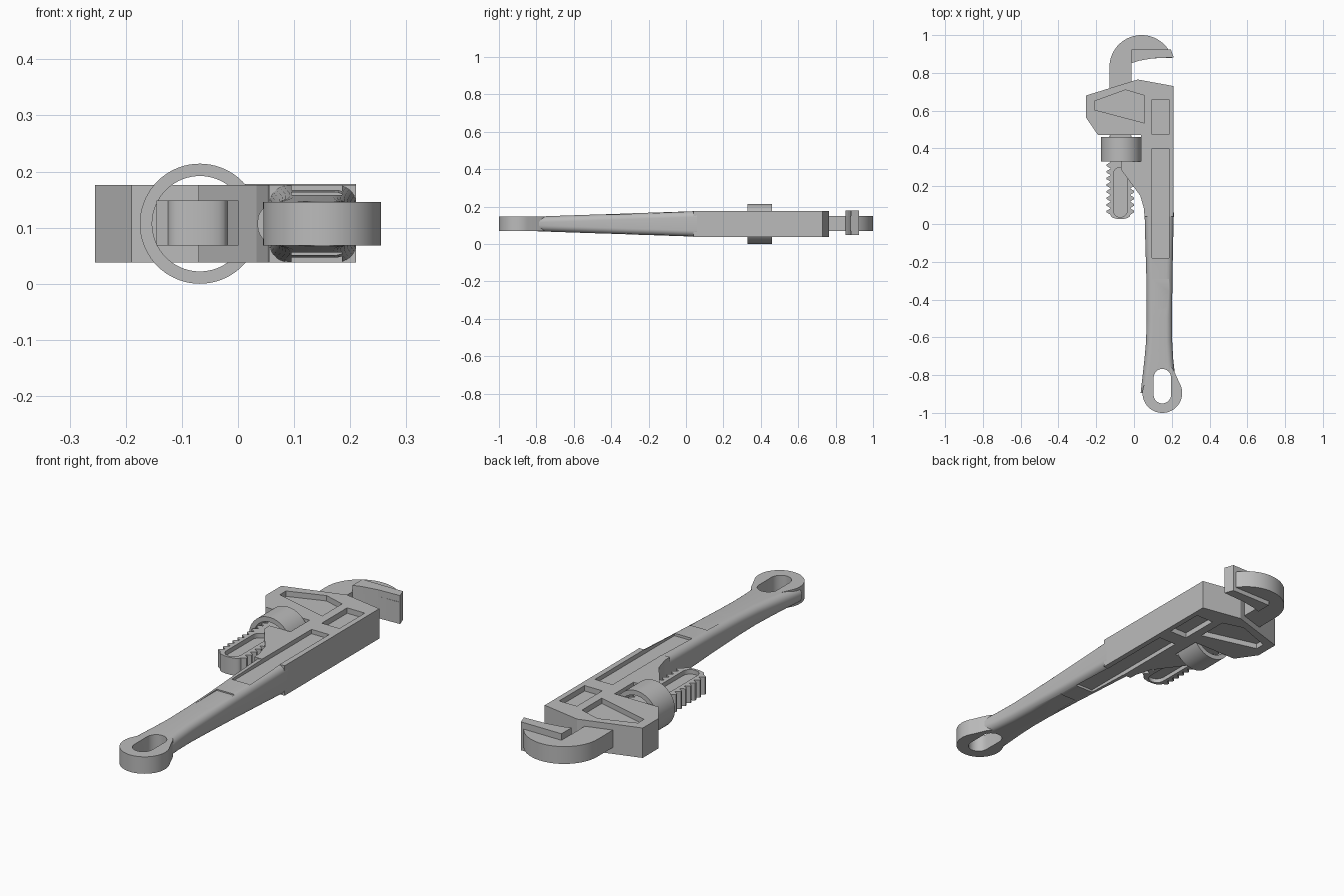
import bpy, bmesh, math
from mathutils import Vector

if "Cube" in bpy.data.objects:
    bpy.data.objects.remove(bpy.data.objects["Cube"])

ZC = 0.107  # mid-plane height of the wrench
metal = bpy.data.materials.new("grey metal")
metal.diffuse_color = (0.5, 0.5, 0.5, 1)
metal.use_nodes = True
metal.node_tree.nodes["Principled BSDF"].inputs["Base Color"].default_value = metal.diffuse_color


def finish(name, bm):
    bmesh.ops.recalc_face_normals(bm, faces=bm.faces)
    me = bpy.data.meshes.new(name)
    bm.to_mesh(me)
    bm.free()
    me.materials.append(metal)
    ob = bpy.data.objects.new(name, me)
    bpy.context.collection.objects.link(ob)
    return ob


def loft(name, rings):
    """Skin a list of equal-length point rings and cap both ends."""
    bm = bmesh.new()
    rows = [[bm.verts.new(p) for p in r] for r in rings]
    for a, b in zip(rows, rows[1:]):
        for i in range(len(a)):
            j = (i + 1) % len(a)
            bm.faces.new((a[i], a[j], b[j], b[i]))
    bm.faces.new(rows[0])
    bm.faces.new(rows[-1])
    return finish(name, bm)


def plate(name, pts, z0, z1):
    """Extrude an xy outline between two heights."""
    return loft(name, [[(x, y, z) for x, y in pts] for z in (z0, z1)])


def arc(cx, cy, r, a0, a1, n=24):
    return [(cx + r * math.cos(math.radians(a0 + (a1 - a0) * i / n)),
             cy + r * math.sin(math.radians(a0 + (a1 - a0) * i / n))) for i in range(n + 1)]


def slot(cx, y0, y1, r):
    return arc(cx, y1 - r, r, 0, 180, 16) + arc(cx, y0 + r, r, 180, 360, 16)


def rect(x0, x1, y0, y1):
    return [(x0, y0), (x1, y0), (x1, y1), (x0, y1)]


def cut(ob, pts, depth0, depth1, both=True):
    """Cut an outline into the top and, mirrored, the underside."""
    for s in ((1, -1) if both else (1,)):
        c = plate("cutter", pts, ZC + s * depth0, ZC + s * depth1)
        c.hide_render = True
        m = ob.modifiers.new("cut", "BOOLEAN")
        m.operation, m.solver, m.object = "DIFFERENCE", "EXACT", c
        bpy.context.view_layer.objects.active = ob
        bpy.ops.object.modifier_apply(modifier=m.name)
        bpy.data.objects.remove(c)


def smooth(ob, angle=35):
    bpy.ops.object.select_all(action="DESELECT")
    ob.select_set(True)
    bpy.context.view_layer.objects.active = ob
    bpy.ops.object.shade_smooth_by_angle(angle=math.radians(angle))


# Head housing with window for the nut and a gusset below it
H = 0.069
head = plate("head_housing", [
    (-0.255, 0.68), (0.02, 0.765), (0.21, 0.73), (0.21, 0.04), (0.055, 0.04),
    (0.053, 0.08), (0.033, 0.15), (-0.07, 0.29), (-0.07, 0.33), (0.036, 0.33),
    (0.036, 0.47), (-0.19, 0.47), (-0.255, 0.565)], ZC - H, ZC + H)

# Handle: rounded rectangle sections, flared toward the end
sections = [(0.06, 0.056, 0.211, 0.0685), (-0.1, 0.06, 0.207, 0.063),
            (-0.3, 0.066, 0.203, 0.0565), (-0.5, 0.067, 0.2015, 0.0495),
            (-0.62, 0.064, 0.202, 0.0455), (-0.72, 0.055, 0.208, 0.042),
            (-0.8, 0.046, 0.217, 0.039), (-0.85, 0.04, 0.226, 0.0365),
            (-0.895, 0.035, 0.23, 0.034)]
rings = []
for y, x0, x1, h in sections:
    r = min(0.032, h * 0.85)
    pts = []
    for cx, cz, a in ((x1 - r, h - r, 0), (x0 + r, h - r, 90),
                      (x0 + r, r - h, 180), (x1 - r, r - h, 270)):
        pts += arc(cx, cz, r, a, a + 90, 7)
    rings.append([(x, y, ZC + z) for x, z in pts])
handle = loft("handle", rings)

# Hanging eye at the end of the handle
eye = plate("handle_eye", arc(0.15, -0.895, 0.105, 150, 390, 48)
            + arc(0.15, -0.81, 0.07, 30, 150, 20), ZC - 0.039, ZC + 0.039)
hole = slot(0.15, -0.95, -0.767, 0.046)
for ob in (handle, eye):
    cut(ob, hole, -0.2, 0.2, False)

# Recessed panels on both faces
FLOOR = 0.049
cut(head, [(-0.21, 0.605), (0.055, 0.535), (0.055, 0.68), (-0.045, 0.71), (-0.21, 0.65)],
    FLOOR - 0.005, 0.2)
cut(head, rect(0.095, 0.185, 0.475, 0.66), FLOOR - 0.005, 0.2)
for ob in (head, handle):
    cut(ob, rect(0.095, 0.185, -0.18, 0.40), FLOOR, 0.2)
cut(handle, rect(0.095, 0.185, -0.56, -0.29), FLOOR + 0.002, 0.2)
smooth(handle)
smooth(eye)

# Hook jaw with toothed shank
pitch, n_teeth, y_start = 0.035, 12, 0.05
left, right = [], []
for i in range(n_teeth):
    y = y_start + i * pitch
    for side, valley, tip in ((left, -0.125, -0.145), (right, -0.019, 0.001)):
        side += [(valley, y), (tip, y + 0.012), (tip, y + 0.02), (valley, y + 0.032)]
tip_curve = [(-0.072 + 0.051 * math.sin(math.radians(a)),
              0.045 - 0.019 * math.cos(math.radians(a))) for a in range(-80, 81, 16)]
outline = (tip_curve + right + [(-0.012, 0.47), (-0.012, 0.852), (0.03, 0.865), (0.1, 0.877)]
           + arc(0.04, 0.83, 0.17, 17, 180, 40) + [(-0.13, 0.47)] + left[::-1])
hook = plate("hook_jaw", outline, ZC - 0.039, ZC + 0.041)
cut(hook, slot(-0.0725, 0.036, 0.30, 0.037), 0.02, 0.2)
smooth(hook, 25)

# Wide gripping plate on the hook
plate("jaw_plate", [(-0.012, 0.925), (-0.012, 0.852), (0.03, 0.865), (0.1, 0.877),
                    (0.21, 0.882), (0.195, 0.925)], ZC - 0.06, ZC + 0.071)

# Adjusting nut: hollow ring around the shank
N, R, r = 72, 0.107, 0.085
bm = bmesh.new()
rows = []
for i in range(N):
    a = 2 * math.pi * i / N
    rows.append([bm.verts.new((-0.068 + q * math.cos(a), y, ZC + q * math.sin(a)))
                 for q, y in ((R, 0.33), (R, 0.46), (r, 0.46), (r, 0.33))])
for i in range(N):
    a, b = rows[i], rows[(i + 1) % N]
    for k in range(4):
        m = (k + 1) % 4
        bm.faces.new((a[k], a[m], b[m], b[k]))
smooth(finish("adjusting_nut", bm))
